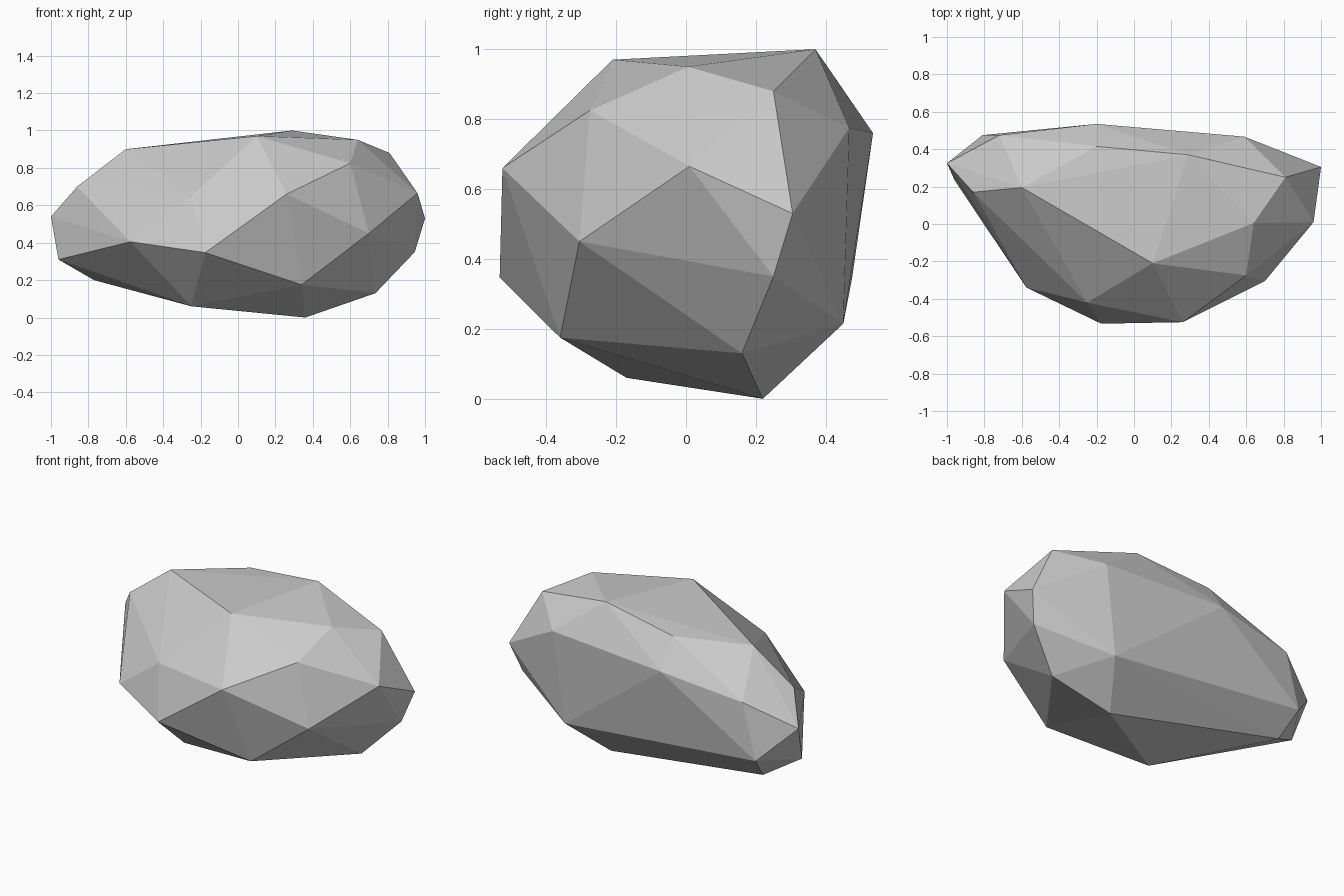
import bpy, bmesh

# Corner points of the rock, grouped from the top down
CORNERS = [
    # crown
    (0.10, -0.21, 0.97), (0.29, 0.37, 1.00), (0.64, 0.005, 0.95), (0.81, 0.25, 0.88),
    (-0.60, 0.195, 0.90), (-0.20, 0.415, 0.935), (0.60, -0.275, 0.825),
    # upper sides
    (-0.86, 0.17, 0.70), (-0.25, -0.42, 0.65), (0.26, -0.525, 0.66), (0.96, 0.01, 0.665),
    (0.59, 0.467, 0.775), (-0.20, 0.535, 0.76), (-0.72, 0.475, 0.685),
    # lower sides
    (-1.0, 0.325, 0.54), (1.0, 0.305, 0.53), (0.70, -0.305, 0.45), (-0.575, -0.34, 0.405),
    (-0.175, -0.533, 0.347), (0.945, 0.25, 0.35), (-0.81, 0.475, 0.345), (-0.96, 0.235, 0.31),
    # underside
    (0.515, 0.45, 0.215), (-0.77, 0.345, 0.20), (0.34, -0.36, 0.175),
    (0.735, 0.16, 0.13), (-0.25, -0.17, 0.06), (0.36, 0.22, 0.0),
]

# Facetted boulder wrapped around the corner points
bm = bmesh.new()
for corner in CORNERS:
    bm.verts.new(corner)
bmesh.ops.convex_hull(bm, input=bm.verts)
bmesh.ops.delete(bm, geom=[v for v in bm.verts if not v.link_faces], context='VERTS')
bmesh.ops.recalc_face_normals(bm, faces=bm.faces)
mesh = bpy.data.meshes.new("rock")
bm.to_mesh(mesh)
bm.free()

# Plain stone colour, flat shaded
stone = bpy.data.materials.new("stone_grey")
stone.diffuse_color = (0.6, 0.6, 0.6, 1.0)
mesh.materials.append(stone)
rock = bpy.data.objects.new("rock", mesh)
bpy.context.collection.objects.link(rock)
